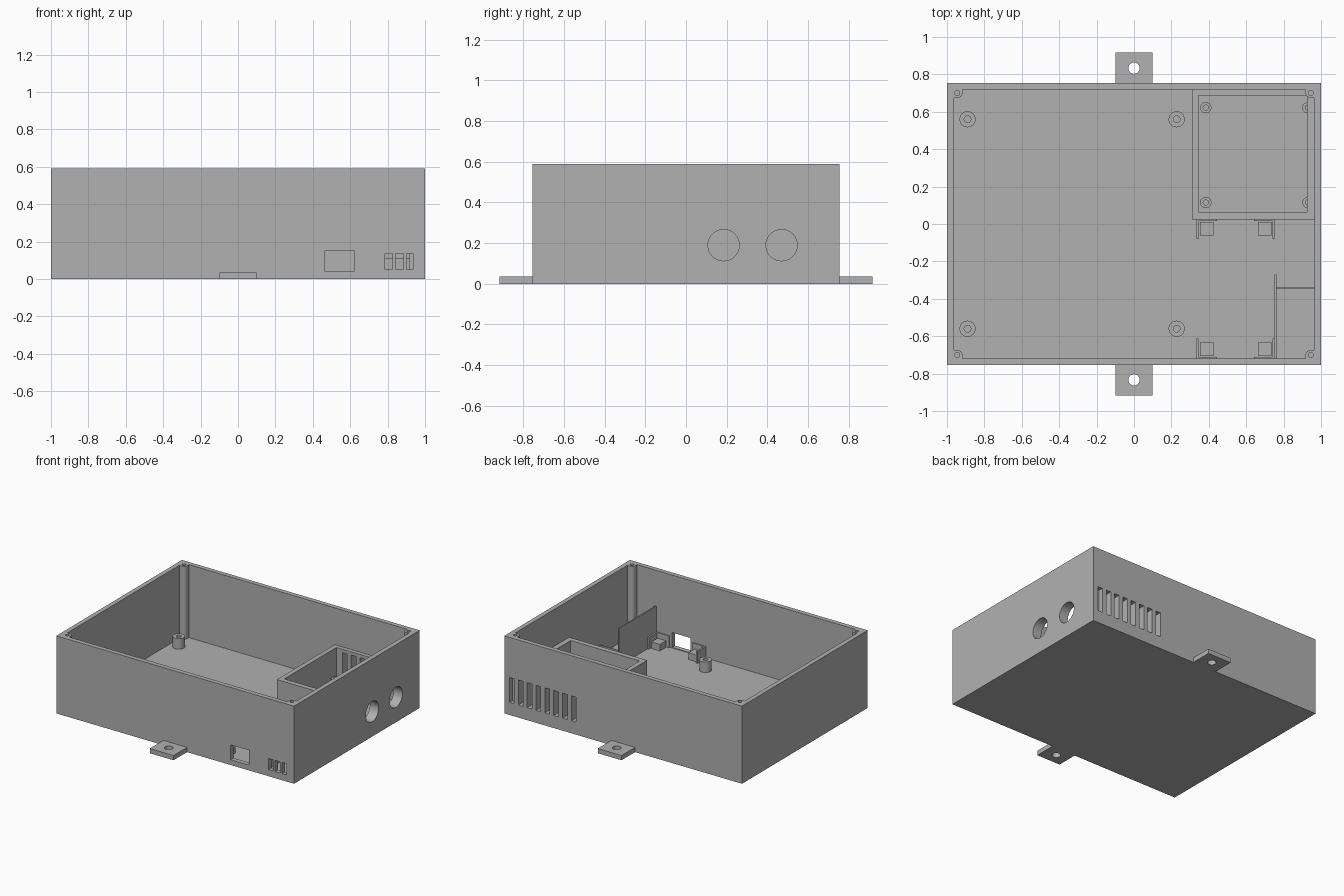
import bpy, bmesh, math
from mathutils import Matrix

default = bpy.data.objects.get("Cube")
if default:
    bpy.data.objects.remove(default, do_unlink=True)

grey = bpy.data.materials.new("plain grey plastic")
grey.use_nodes = True
colour = (0.44, 0.44, 0.44, 1)
grey.diffuse_color = colour
grey.node_tree.nodes["Principled BSDF"].inputs["Base Color"].default_value = colour

# Main sizes
W, D, H = 1.0, 0.755, 0.59
WALL, FLOOR = 0.035, 0.035
IX, IY = W - WALL, D - WALL


def finish(name, bm):
    bmesh.ops.recalc_face_normals(bm, faces=bm.faces)
    mesh = bpy.data.meshes.new(name)
    bm.to_mesh(mesh)
    bm.free()
    mesh.materials.append(grey)
    obj = bpy.data.objects.new(name, mesh)
    bpy.context.scene.collection.objects.link(obj)
    return obj


def box(name, x0, x1, y0, y1, z0, z1):
    bm = bmesh.new()
    place = Matrix.Translation(((x0 + x1) / 2, (y0 + y1) / 2, (z0 + z1) / 2))
    size = Matrix.Diagonal((x1 - x0, y1 - y0, z1 - z0, 1))
    bmesh.ops.create_cube(bm, size=1, matrix=place @ size)
    return finish(name, bm)


def cylinder(name, x, y, z, r, length, axis="Z", sides=32):
    bm = bmesh.new()
    turn = Matrix.Rotation(math.pi / 2, 4, "Y") if axis == "X" else Matrix()
    bmesh.ops.create_cone(bm, cap_ends=True, segments=sides, radius1=r, radius2=r,
                          depth=length, matrix=Matrix.Translation((x, y, z)) @ turn)
    return finish(name, bm)


def prism(name, outline, z0, z1):
    bm = bmesh.new()
    face = bm.faces.new([bm.verts.new((x, y, z0)) for x, y in outline])
    top = bmesh.ops.extrude_face_region(bm, geom=[face])["geom"]
    verts = [v for v in top if isinstance(v, bmesh.types.BMVert)]
    bmesh.ops.translate(bm, vec=(0, 0, z1 - z0), verts=verts)
    return finish(name, bm)


def cut(obj, cutters):
    for c in cutters:
        mod = obj.modifiers.new("cut", "BOOLEAN")
        mod.operation, mod.solver, mod.object = "DIFFERENCE", "EXACT", c
    bpy.context.view_layer.update()
    graph = bpy.context.evaluated_depsgraph_get()
    mesh = bpy.data.meshes.new_from_object(obj.evaluated_get(graph))
    obj.modifiers.clear()
    obj.data = mesh


def smooth(obj):
    bpy.ops.object.select_all(action="DESELECT")
    obj.select_set(True)
    bpy.context.view_layer.objects.active = obj
    bpy.ops.object.shade_smooth_by_angle(angle=math.radians(30))


def discard(cutters):
    for c in cutters:
        bpy.data.objects.remove(c, do_unlink=True)


def standoff(name, x, y, r, hole, z1):
    post = cylinder(name, x, y, (FLOOR + z1) / 2, r, z1 - FLOOR)
    bore = cylinder("bore", x, y, z1, hole, 2 * (z1 - FLOOR) - 0.01)
    cut(post, [bore])
    discard([bore])
    smooth(post)


# Cutters shared by the shell and the inner compartment
vents = [box("vent_cutter", x - 0.02, x + 0.02, 0.6, 0.8, 0.095, 0.285)
         for x in [0.937 - 0.0745 * i for i in range(8)]]
cable_holes = [cylinder("cable_cutter", 0.96, y, 0.19, 0.077, 0.2, "X", 48)
               for y in (0.185, 0.47)]
ports = [box("port_cutter", 0.465, 0.62, -0.8, -0.715, 0.04, 0.153)]
ports += [box("port_cutter", x0, x1, -0.8, -0.715, 0.05, 0.135)
          for x0, x1 in ((0.785, 0.825), (0.842, 0.884), (0.9, 0.936))]

# Open-topped shell
shell = box("case_shell", -W, W, -D, D, 0, H)
cavity = box("cavity_cutter", -IX, IX, -IY, IY, FLOOR, H + 0.1)
cut(shell, [cavity] + vents + cable_holes + ports)
smooth(shell)

# Inner compartment walls
room = box("compartment_walls", 0.31, IX, 0.025, IY, FLOOR, 0.31)
room_cavity = box("room_cutter", 0.345, 0.926, 0.063, 0.688, 0, 0.4)
cut(room, [room_cavity] + vents + cable_holes)
smooth(room)
discard([cavity, room_cavity] + vents + cable_holes + ports)

# Compartment and board standoffs
for x in (0.384, 0.93):
    for y in (0.115, 0.622):
        standoff("compartment_standoff", x, y, 0.03, 0.014, 0.11)
for x in (-0.89, 0.228):
    for y in (-0.56, 0.56):
        standoff("board_standoff", x, y, 0.043, 0.018, 0.115)

# Corner screw posts and mounting tabs
for sy in (-1, 1):
    for sx in (-1, 1):
        cx, cy, r = 0.945, 0.701, 0.028
        arc = [(cx - r * math.sin(a), cy - r * math.cos(a))
               for a in [math.pi / 2 * i / 8 for i in range(9)]]
        outline = [(IX, IY), (IX, cy - r)] + arc + [(cx - r, IY)]
        post = prism("corner_post", [(sx * x, sy * y) for x, y in outline], FLOOR, H)
        bore = cylinder("bore", sx * cx, sy * cy, H, 0.013, 0.3, sides=20)
        cut(post, [bore])
        discard([bore])
        smooth(post)
    ys = sorted((sy * D, sy * 0.917))
    tab = box("mounting_tab", -0.1, 0.1, ys[0], ys[1], 0, 0.036)
    bore = cylinder("bore", 0, sy * 0.833, 0, 0.03, 0.2)
    cut(tab, [bore])
    discard([bore])
    smooth(tab)

# Corner clips for a small board: a block backed by two thin walls
for x, sx in ((0.334, 1), (0.752, -1)):
    for y, sy in ((-0.718, 1), (0.024, -1)):
        def piece(name, a0, a1, b0, b1, top):
            xs = sorted((x + sx * a0, x + sx * a1))
            ys = sorted((y + sy * b0, y + sy * b1))
            box(name, xs[0], xs[1], ys[0], ys[1], FLOOR, top)
        piece("clip_block", 0.018, 0.09, 0.012, 0.085, 0.085)
        piece("clip_side_wall", 0, 0.012, 0, 0.105, 0.125)
        piece("clip_end_wall", 0.012, 0.11, 0, 0.008, 0.125)

# Tall divider and low cross wall
box("divider_plate", 0.752, 0.762, -IY, -0.27, FLOOR, 0.32)
box("cross_wall", 0.762, IX, -0.347, -0.337, FLOOR, 0.112)
